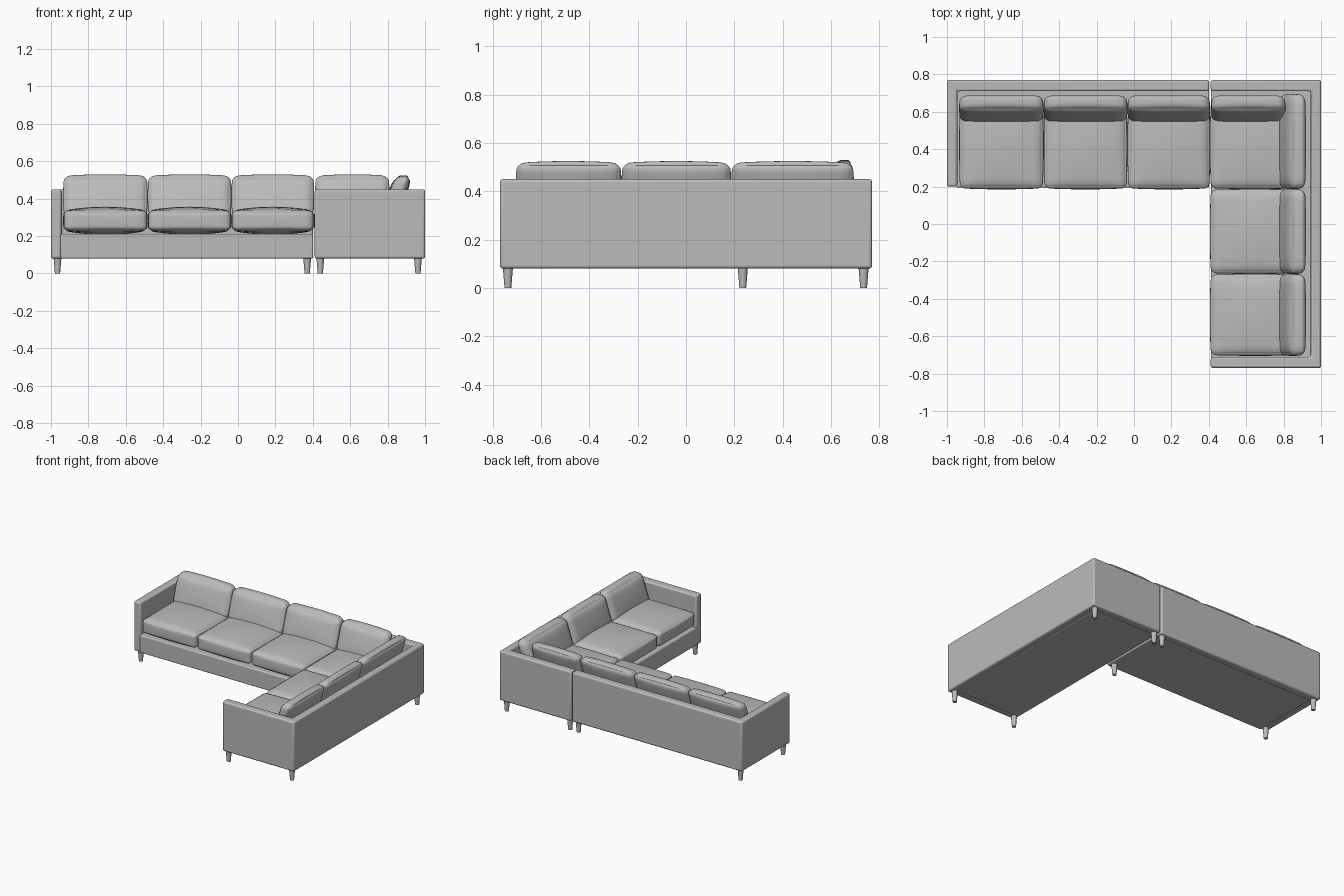
import bpy, bmesh, math
from mathutils import Vector

if "Cube" in bpy.data.objects:
    bpy.data.objects.remove(bpy.data.objects["Cube"])

fabric = bpy.data.materials.new("grey_fabric")
fabric.diffuse_color = (0.5, 0.5, 0.5, 1)
fabric.use_nodes = True
fabric.node_tree.nodes["Principled BSDF"].inputs["Base Color"].default_value = fabric.diffuse_color


def finish(name, bm, bevel=0.0, angle=35):
    bmesh.ops.recalc_face_normals(bm, faces=bm.faces)
    me = bpy.data.meshes.new(name)
    bm.to_mesh(me)
    bm.free()
    ob = bpy.data.objects.new(name, me)
    bpy.context.collection.objects.link(ob)
    me.materials.append(fabric)
    if bevel:
        mod = ob.modifiers.new("soft_edges", 'BEVEL')
        mod.width, mod.segments, mod.limit_method = bevel, 3, 'ANGLE'
    bpy.ops.object.select_all(action='DESELECT')
    ob.select_set(True)
    bpy.context.view_layer.objects.active = ob
    bpy.ops.object.shade_smooth_by_angle(angle=math.radians(angle))
    return ob


def prism(name, outline, z0, z1, bevel):
    """Plan outline extruded straight up."""
    bm = bmesh.new()
    face = bm.faces.new([bm.verts.new((x, y, z0)) for x, y in outline])
    top = bmesh.ops.extrude_face_region(bm, geom=[face], use_keep_orig=True)["geom"]
    for v in top:
        if isinstance(v, bmesh.types.BMVert):
            v.co.z = z1
    return finish(name, bm, bevel)


def rect(x0, x1, y0, y1):
    return [(x0, y0), (x1, y0), (x1, y1), (x0, y1)]


def cushion(name, lo, hi, radius, crown, lean=(0, 0)):
    """Rounded box with bulging sides; lean shifts the top sideways."""
    lo, hi = Vector(lo), Vector(hi)
    mid, half = (lo + hi) / 2, (hi - lo) / 2
    bm = bmesh.new()
    bmesh.ops.create_cube(bm, size=2)
    bmesh.ops.subdivide_edges(bm, edges=bm.edges[:], cuts=13, use_grid_fill=True)
    for v in bm.verts:
        u = Vector([math.sin(c * math.pi / 2) for c in v.co])
        p = Vector([u[i] * half[i] for i in range(3)])
        core = Vector([max(-half[i] + radius, min(half[i] - radius, p[i])) for i in range(3)])
        d = p - core
        if d.length > 1e-6:
            p = core + d.normalized() * radius
        # bulge each side towards its middle
        for i in range(3):
            a, b = u[(i + 1) % 3], u[(i + 2) % 3]
            p[i] -= u[i] * crown[i] * (1 - (1 - a * a) * (1 - b * b))
        t = p.z / half.z / 2
        v.co = mid + p + Vector((lean[0] * t, lean[1] * t, 0))
    return finish(name, bm, angle=60)


# upholstered shells: arm + back on the left, back + return + end arm on the right
prism("left_shell", [(-1, 0.20), (-0.945, 0.20), (-0.945, 0.71), (0.402, 0.71),
                     (0.402, 0.77), (-1, 0.77)], 0.08, 0.45, 0.012)
prism("right_shell", [(0.41, -0.77), (1, -0.77), (1, 0.77), (0.41, 0.77), (0.41, 0.71),
                      (0.945, 0.71), (0.945, -0.71), (0.41, -0.71)], 0.08, 0.45, 0.012)

# seat bases
prism("left_base", rect(-0.95, 0.402, 0.195, 0.72), 0.08, 0.212, 0.008)
prism("right_base", rect(0.412, 0.95, -0.72, 0.72), 0.08, 0.212, 0.008)

# cushions of the long run along the back
xs = [-0.935, -0.483, -0.035, 0.407]
for i in range(3):
    cushion(f"seat_cushion_{i + 1}", (xs[i], 0.185, 0.207), (xs[i + 1], 0.66, 0.357),
            0.03, (0.004, 0.006, 0.02))
for i, (a, b) in enumerate([(xs[0], xs[1]), (xs[1], xs[2]), (xs[2], xs[3]), (0.412, 0.81)]):
    cushion(f"back_cushion_{i + 1}", (a, 0.565, 0.30), (b, 0.67, 0.53),
            0.035, (0.004, 0.01, 0.008), lean=(0, 0.075))

# cushions of the side run
ys = [-0.705, -0.267, 0.187]
for i, (a, b) in enumerate([(ys[0], ys[1]), (ys[1], ys[2]), (ys[2], 0.66)]):
    cushion(f"side_seat_cushion_{i + 1}", (0.405, a, 0.207), (0.89, b, 0.357),
            0.03, (0.006, 0.004, 0.02))
for i, (a, b) in enumerate([(ys[0], ys[1]), (ys[1], ys[2]), (ys[2], 0.695)]):
    cushion(f"side_back_cushion_{i + 1}", (0.795, a, 0.30), (0.90, b, 0.525),
            0.035, (0.01, 0.004, 0.008), lean=(0.075, 0))

# tapered round legs
spots = [(x, y) for x in (-0.965, 0.37) for y in (0.235, 0.735)]
spots += [(x, y) for x in (0.44, 0.962) for y in (-0.737, 0.735)]
for i, (x, y) in enumerate(spots):
    bm = bmesh.new()
    bmesh.ops.create_cone(bm, cap_ends=True, segments=16, radius1=0.014,
                          radius2=0.021, depth=0.085)
    bmesh.ops.translate(bm, verts=bm.verts, vec=(x, y, 0.0425))
    finish(f"leg_{i + 1}", bm)
